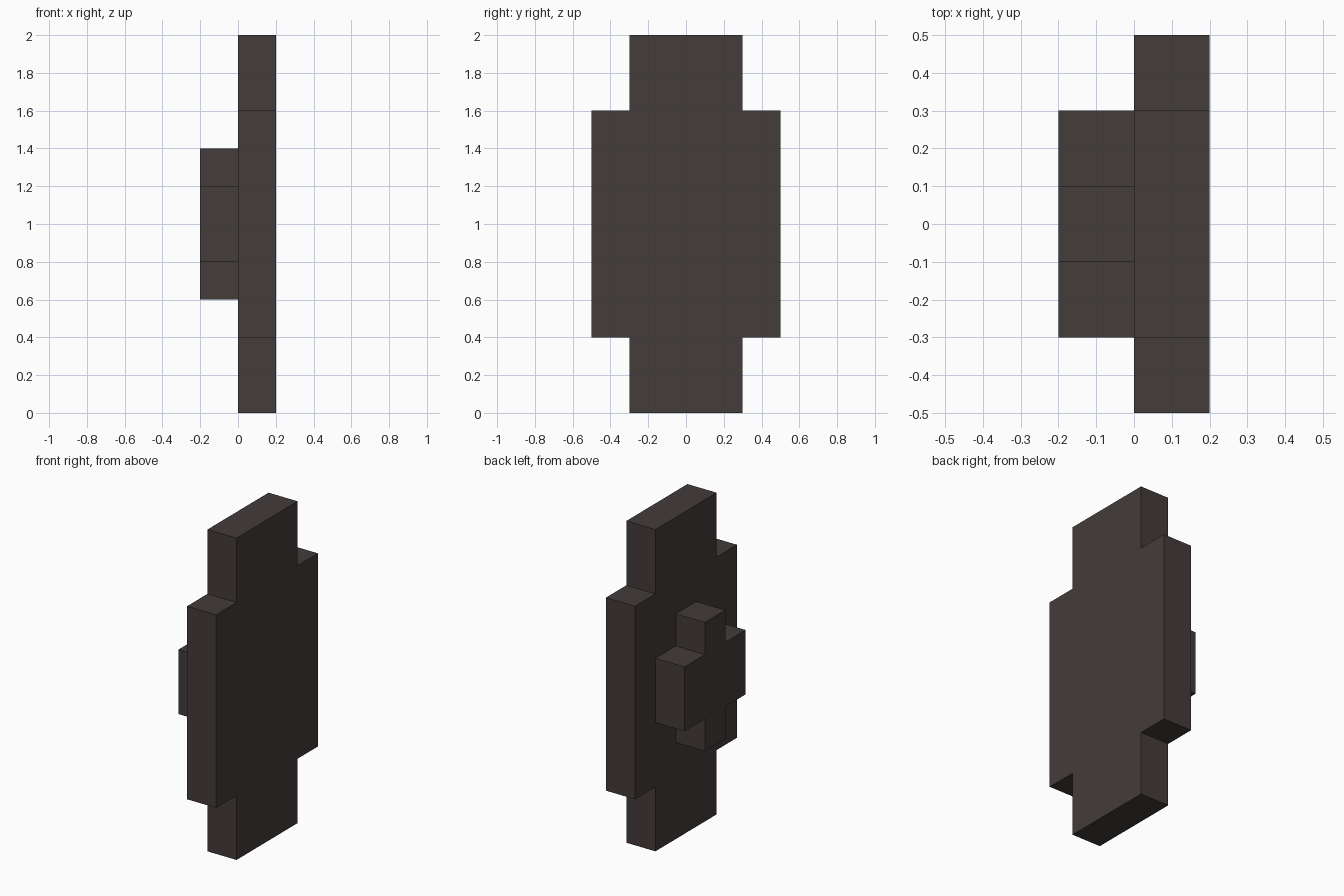
import bpy
import bmesh

cube = bpy.data.objects.get("Cube")
if cube:
    bpy.data.objects.remove(cube, do_unlink=True)

# Single dark stone-like colour
dark = bpy.data.materials.new("dark_brown_grey")
dark.use_nodes = True
colour = (0.056, 0.045, 0.043, 1.0)
dark.diffuse_color = colour
dark.node_tree.nodes["Principled BSDF"].inputs["Base Color"].default_value = colour

CENTRE_Z = 1.0


def stepped_slab(name, x0, x1, wide, narrow, low, high):
    """Extrude a plus-shaped outline along x; sizes are half-extents."""
    # One quarter of the outline, mirrored around the centre
    quarter = [(wide, low), (narrow, low), (narrow, high)]
    outline = quarter + [(-y, z) for y, z in reversed(quarter)]
    outline += [(-y, -z) for y, z in outline]

    bm = bmesh.new()
    face = bm.faces.new([bm.verts.new((x0, y, CENTRE_Z + z)) for y, z in outline])
    extruded = bmesh.ops.extrude_face_region(bm, geom=[face], use_keep_orig=True)
    moved = [v for v in extruded["geom"] if isinstance(v, bmesh.types.BMVert)]
    bmesh.ops.translate(bm, verts=moved, vec=(x1 - x0, 0, 0))
    bmesh.ops.recalc_face_normals(bm, faces=bm.faces)

    mesh = bpy.data.meshes.new(name)
    bm.to_mesh(mesh)
    bm.free()
    mesh.materials.append(dark)
    obj = bpy.data.objects.new(name, mesh)
    bpy.context.collection.objects.link(obj)
    return obj


# Tall plate with notched corners
stepped_slab("plate", 0.0, 0.2, wide=0.5, narrow=0.3, low=0.6, high=1.0)
# Cross-shaped grip on the plate's right side
stepped_slab("cross_grip", -0.2, 0.0, wide=0.3, narrow=0.1, low=0.2, high=0.4)
